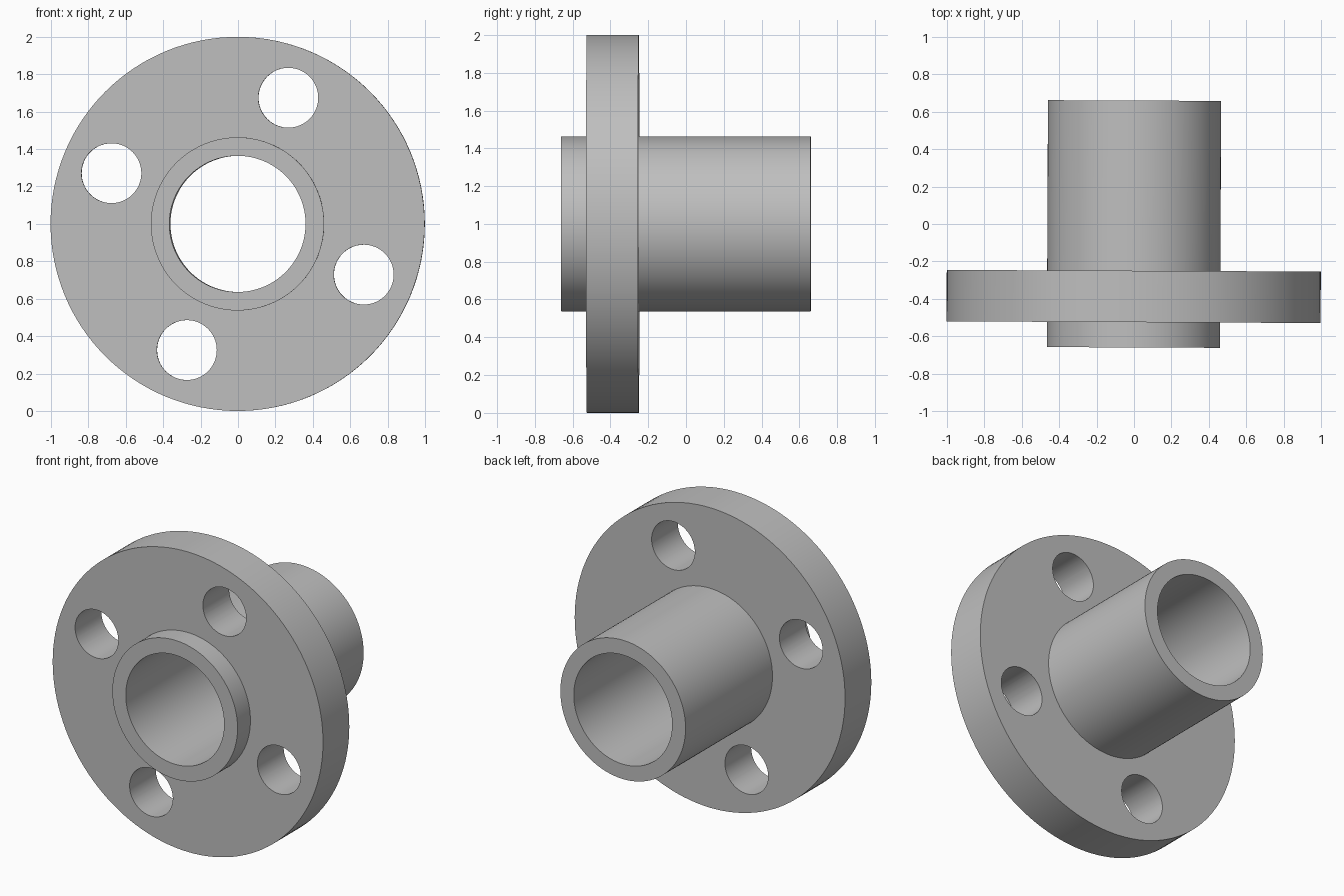
import bpy
import bmesh
from math import cos, sin, pi, radians
from mathutils import Matrix

cube = bpy.data.objects.get("Cube")
if cube:
    bpy.data.objects.remove(cube, do_unlink=True)

SEGMENTS = 128
TILT = radians(-0.25)
CENTRE = Matrix.Translation((0, 0, 1)) @ Matrix.Rotation(TILT, 4, 'Z')

metal = bpy.data.materials.new("grey_metal")
GREY = (0.52, 0.52, 0.52, 1)
metal.diffuse_color = GREY
metal.use_nodes = True
metal.node_tree.nodes["Principled BSDF"].inputs["Base Color"].default_value = GREY


def lathe(name, profile):
    """Turn a closed (radius, y) profile around the y axis."""
    bm = bmesh.new()
    rings = [[bm.verts.new((r * cos(2 * pi * i / SEGMENTS), y,
                            r * sin(2 * pi * i / SEGMENTS)))
              for i in range(SEGMENTS)] for r, y in profile]
    for k, ring in enumerate(rings):
        following = rings[(k + 1) % len(rings)]
        for i in range(SEGMENTS):
            j = (i + 1) % SEGMENTS
            bm.faces.new((ring[i], ring[j], following[j], following[i]))
    bmesh.ops.recalc_face_normals(bm, faces=bm.faces)
    mesh = bpy.data.meshes.new(name)
    bm.to_mesh(mesh)
    bm.free()
    mesh.materials.append(metal)
    obj = bpy.data.objects.new(name, mesh)
    bpy.context.collection.objects.link(obj)
    obj.matrix_world = CENTRE
    return obj


# Hollow sleeve with a round flange near the front
BORE, SLEEVE, FLANGE = 0.364, 0.463, 1.0
FRONT, BACK = -0.66, 0.66
flanged_sleeve = lathe("flanged_sleeve", [
    (BORE, FRONT), (SLEEVE, FRONT), (SLEEVE, -0.525), (FLANGE, -0.525),
    (FLANGE, -0.25), (SLEEVE, -0.25), (SLEEVE, BACK), (BORE, BACK)])

# Four bolt holes through the flange
bm = bmesh.new()
for k in range(4):
    angle = radians(68.1) + k * pi / 2
    place = Matrix.Translation((0.727 * cos(angle), -0.39, 0.727 * sin(angle)))
    bmesh.ops.create_cone(bm, cap_ends=True, segments=64, radius1=0.16,
                          radius2=0.16, depth=0.5,
                          matrix=place @ Matrix.Rotation(pi / 2, 4, 'X'))
mesh = bpy.data.meshes.new("bolt_hole_cutter")
bm.to_mesh(mesh)
bm.free()
mesh.materials.append(metal)
cutter = bpy.data.objects.new("bolt_hole_cutter", mesh)
bpy.context.collection.objects.link(cutter)
cutter.matrix_world = CENTRE
cutter.hide_render = True

bpy.context.view_layer.update()
drill = flanged_sleeve.modifiers.new("bolt_holes", 'BOOLEAN')
drill.operation = 'DIFFERENCE'
drill.solver = 'EXACT'
drill.object = cutter
bpy.ops.object.select_all(action='DESELECT')
bpy.context.view_layer.objects.active = flanged_sleeve
flanged_sleeve.select_set(True)
bpy.ops.object.modifier_apply(modifier=drill.name)
bpy.data.objects.remove(cutter, do_unlink=True)

# Smooth walls, crisp rims
bpy.ops.object.shade_smooth_by_angle(angle=radians(30))
